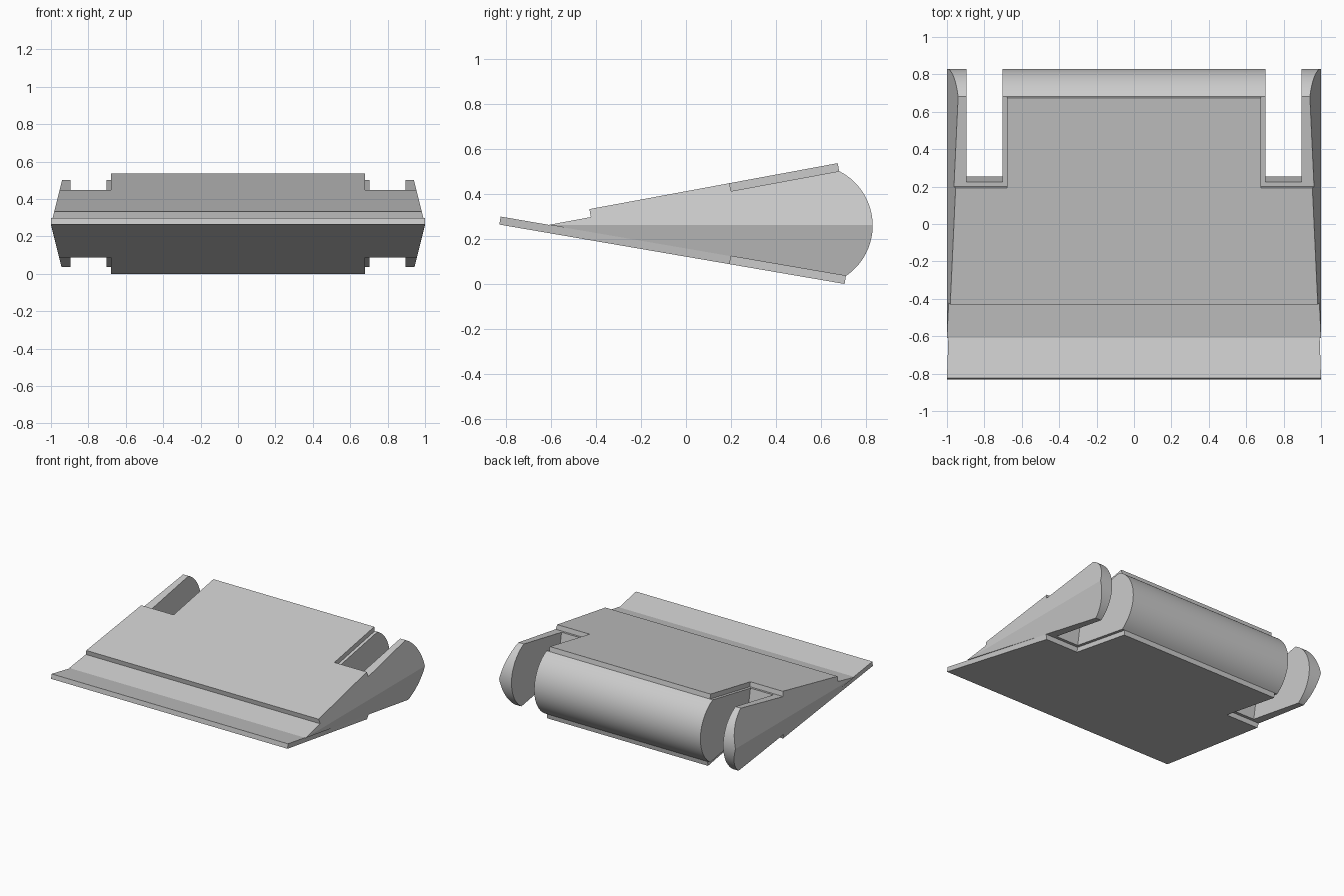
import bpy, bmesh, math
from mathutils import Vector

if "Cube" in bpy.data.objects:
    bpy.data.objects.remove(bpy.data.objects["Cube"])

MID = 0.2627                      # height of the side crease
TIP = Vector((-0.61, MID))        # (y, z) thin end of the wedge
TOP = Vector((0.681, 0.5015))     # upper rear corner
BACK = Vector((0.83, MID))        # rearmost point
LOW = Vector((0.711, 0.0355))     # lower rear corner


def half_width(z):
    return 1 - 0.25 * abs(z - MID)


def finish(name, bm):
    bmesh.ops.recalc_face_normals(bm, faces=bm.faces)
    mesh = bpy.data.meshes.new(name)
    bm.to_mesh(mesh)
    bm.free()
    obj = bpy.data.objects.new(name, mesh)
    bpy.context.collection.objects.link(obj)
    return obj


def arc(a, m, b, n):
    """Points on the circle through a, m, b: n steps on each side of m."""
    d = 2 * (a.x * (m.y - b.y) + m.x * (b.y - a.y) + b.x * (a.y - m.y))
    q = [p.length_squared for p in (a, m, b)]
    c = Vector(((q[0] * (m.y - b.y) + q[1] * (b.y - a.y) + q[2] * (a.y - m.y)) / d,
                (q[0] * (b.x - m.x) + q[1] * (a.x - b.x) + q[2] * (m.x - a.x)) / d))
    r = (a - c).length
    ang = [math.atan2(p.y - c.y, p.x - c.x) for p in (a, m, b)]
    ts = [ang[0] + (ang[1] - ang[0]) * i / n for i in range(n)]
    ts += [ang[1] + (ang[2] - ang[1]) * i / n for i in range(n + 1)]
    return [c + r * Vector((math.cos(t), math.sin(t))) for t in ts]


def make_body():
    n = 14
    prof = [TIP] + arc(TOP, BACK, LOW, n)
    bm = bmesh.new()
    sides = [[bm.verts.new((s * half_width(p.y), p.x, p.y)) for p in prof]
             for s in (-1, 1)]
    for v in sides:               # upper and lower sloping side faces
        bm.faces.new(v[:n + 2])
        bm.faces.new([v[0]] + v[n + 1:])
    l, r = sides
    for i in range(len(prof)):
        j = (i + 1) % len(prof)
        bm.faces.new((l[i], l[j], r[j], r[i]))
    return finish("wedge_body", bm)


def make_cutter(s):
    prof = [(0.173, 0.7), (0.254, MID), (0.18, -0.17), (1.1, -0.17), (1.1, 0.7)]
    bm = bmesh.new()
    a, b = [[bm.verts.new((s * x, y, z)) for y, z in prof] for x in (0.703, 0.895)]
    bm.faces.new(a)
    bm.faces.new(b)
    for i in range(5):
        j = (i + 1) % 5
        bm.faces.new((a[i], a[j], b[j], b[i]))
    cutter = finish("notch_cutter", bm)
    cutter.hide_render = True
    return cutter


def make_plate(name, front, rear, up, front_w):
    """T-shaped plate lying on the slope from front to rear."""
    d = (rear - front).normalized()
    off = Vector((-d.y, d.x)) * 0.036 * up
    step = front + d * ((0.2 - front.x) / d.x)
    bm = bmesh.new()
    rings = []
    for o in (Vector((0, 0)), off):
        f, m, e = front + o, step + o, rear + o
        wf = front_w or half_width(f.y)
        half = [(wf, f), (half_width(m.y), m), (0.68, m), (0.68, e)]
        pts = half + [(-x, p) for x, p in reversed(half)]
        rings.append([bm.verts.new((x, p.x, p.y)) for x, p in pts])
    a, b = rings
    for v in rings:               # wide part and narrow rear part
        bm.faces.new((v[0], v[1], v[2], v[5], v[6], v[7]))
        bm.faces.new((v[2], v[3], v[4], v[5]))
    for i in range(8):
        j = (i + 1) % 8
        bm.faces.new((a[i], a[j], b[j], b[i]))
    return finish(name, bm)


# Wedge body with two rear notches
body = make_body()
bpy.context.view_layer.objects.active = body
for s in (-1, 1):
    cutter = make_cutter(s)
    mod = body.modifiers.new("notch", 'BOOLEAN')
    mod.operation = 'DIFFERENCE'
    mod.solver = 'EXACT'
    mod.object = cutter
    bpy.ops.object.modifier_apply(modifier=mod.name)
    bpy.data.objects.remove(cutter)
body.select_set(True)
bpy.ops.object.shade_smooth_by_angle(angle=math.radians(8))

# Upper and lower cover plates
slope = (TOP - TIP).normalized()
make_plate("upper_plate", TIP + slope * (0.187 / slope.x), TOP, 1, None)
make_plate("lower_plate", Vector((-0.824, 0.2995)), LOW, -1, 1.0)
